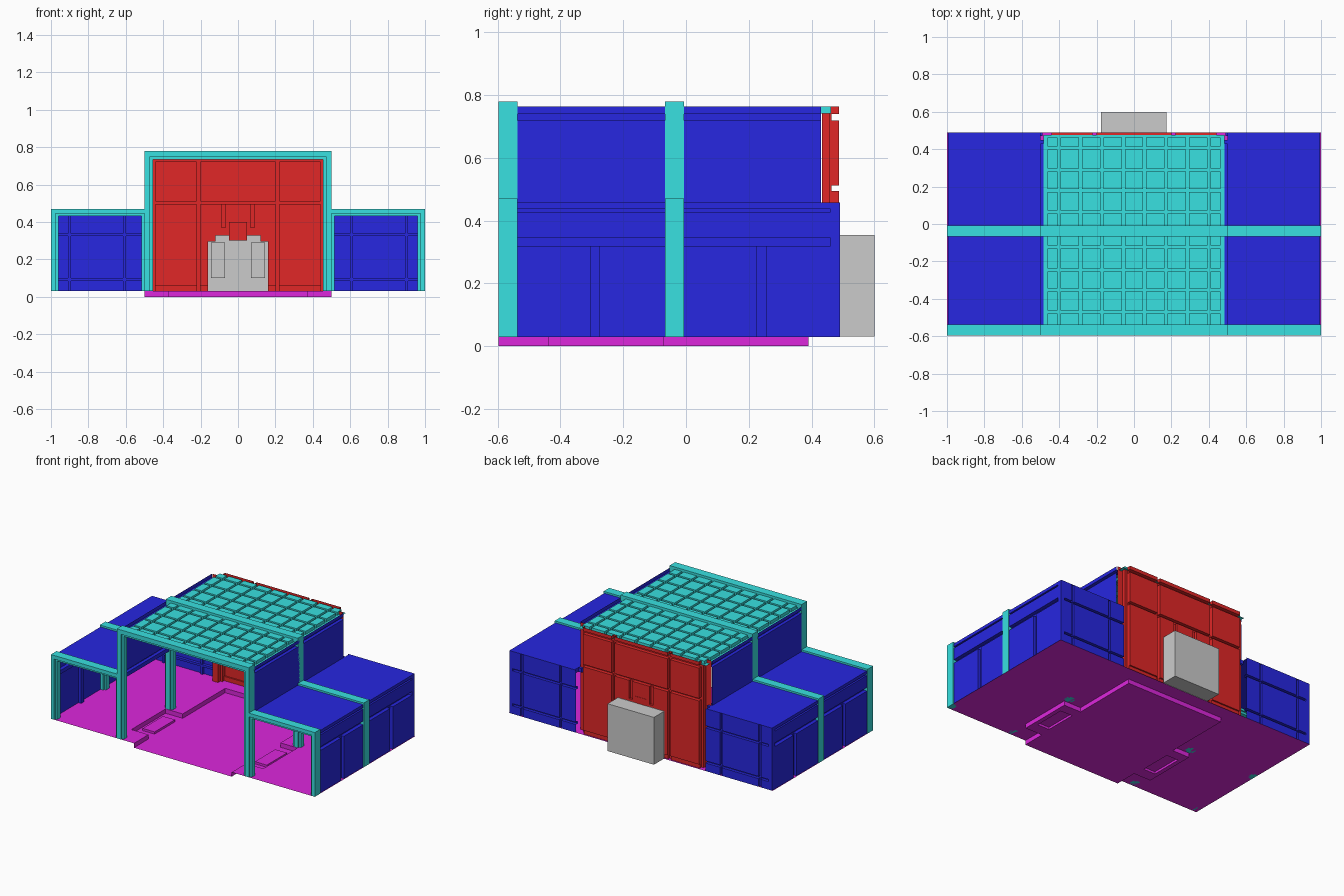
import bpy, bmesh
from mathutils import Vector

if "Cube" in bpy.data.objects:
    bpy.data.objects.remove(bpy.data.objects["Cube"])


def material(name, col):
    m = bpy.data.materials.new(name)
    m.diffuse_color = (*col, 1)
    m.use_nodes = True
    m.node_tree.nodes["Principled BSDF"].inputs["Base Color"].default_value = m.diffuse_color
    return m


CYAN = material("cyan", (0.04, 0.75, 0.75))
BLUE = material("blue", (0.02, 0.02, 0.75))
RED = material("red", (0.75, 0.02, 0.02))
PINK = material("magenta", (0.72, 0.02, 0.72))


def finish(name, bm, mat):
    bmesh.ops.remove_doubles(bm, verts=bm.verts, dist=1e-5)
    bmesh.ops.recalc_face_normals(bm, faces=bm.faces)
    me = bpy.data.meshes.new(name)
    bm.to_mesh(me)
    bm.free()
    if mat:
        me.materials.append(mat)
    ob = bpy.data.objects.new(name, me)
    bpy.context.collection.objects.link(ob)
    return ob


def relief(name, rects, place, mat):
    """Folded sheet: rects are (u0, u1, v0, v1, height); later ones override, None is a hole."""
    u0, u1, v0, v1, _ = rects[0]
    us = sorted({round(min(max(u, u0), u1), 4) for r in rects for u in r[:2]})
    vs = sorted({round(min(max(v, v0), v1), 4) for r in rects for v in r[2:4]})

    def height(a, b):
        h = None
        for r in rects:
            if r[0] < a < r[1] and r[2] < b < r[3]:
                h = r[4]
        return h

    nu, nv = len(us) - 1, len(vs) - 1
    hs = [[height((us[i] + us[i + 1]) / 2, (vs[j] + vs[j + 1]) / 2)
           for j in range(nv)] for i in range(nu)]
    bm = bmesh.new()

    def quad(*pts):
        bm.faces.new([bm.verts.new(Vector(place(*p))) for p in pts])

    for i in range(nu):
        for j in range(nv):
            h = hs[i][j]
            if h is None:
                continue
            a, b, c, d = us[i], us[i + 1], vs[j], vs[j + 1]
            quad((a, c, h), (b, c, h), (b, d, h), (a, d, h))
            k = hs[i + 1][j] if i + 1 < nu else None
            if k is not None and k != h:
                quad((b, c, h), (b, d, h), (b, d, k), (b, c, k))
            k = hs[i][j + 1] if j + 1 < nv else None
            if k is not None and k != h:
                quad((a, d, h), (b, d, h), (b, d, k), (a, d, k))
    return finish(name, bm, mat)


def box(name, x0, x1, y0, y1, z0, z1, mat):
    bm = bmesh.new()
    bmesh.ops.create_cube(bm, size=1)
    for v in bm.verts:
        v.co = ((x0 + x1) / 2 + v.co.x * (x1 - x0),
                (y0 + y1) / 2 + v.co.y * (y1 - y0),
                (z0 + z1) / 2 + v.co.z * (z1 - z0))
    return finish(name, bm, mat)


def arch(name, xa, xb, top, w, y0, y1):
    """Square arch: two posts and a lintel extruded along y."""
    x0, x1 = min(xa, xb), max(xa, xb)
    pts = [(x0, .03), (x0, top), (x1, top), (x1, .03),
           (x1 - w, .03), (x1 - w, top - w), (x0 + w, top - w), (x0 + w, .03)]
    bm = bmesh.new()
    f = bm.faces.new([bm.verts.new((x, y0, z)) for x, z in pts])
    ext = bmesh.ops.extrude_face_region(bm, geom=[f], use_keep_orig=True)
    for v in ext["geom"]:
        if isinstance(v, bmesh.types.BMVert):
            v.co.y = y1
    return finish(name, bm, CYAN)


# floor with sunken centre and side steps
floor = [(-1, 1, -.597, .49, .03), (-.37, .37, -.6, .39, 0)]
for s in (-1, 1):
    for a, b, y0, y1, h in ((.37, .5, -.44, -.07, 0), (.38, .47, -.36, -.14, .015)):
        floor.append((min(s * a, s * b), max(s * a, s * b), y0, y1, h))
relief("floor", floor, lambda u, v, h: (u, v, h), PINK)

# coffered ceiling
bx = [-.47] + [(i - 3.5) * .1143 for i in range(8)] + [.47]
by = [-.565, -.47, -.353, -.246, -.123, -.035, .064, .18, .289, .406, .47]
ceiling = [(-.485, .485, -.565, .475, .742)]
for xa, xb in zip(bx, bx[1:]):
    for ya, yb in zip(by, by[1:]):
        ceiling.append((xa + .008, xb - .008, ya + .008, yb - .008, .764))
relief("ceiling", ceiling, lambda u, v, h: (u, v, h), CYAN)

# portal frames at the front and middle
for tag, y0, y1 in (("front", -.597, -.537), ("middle", -.067, -.007)):
    arch(tag + "_nave_frame", -.5, .5, .78, .03, y0, y1)
    arch(tag + "_nave_inner_trim", -.47, .47, .75, .015, y0 + .012, y1 - .012)
    for s, side in ((-1, "left"), (1, "right")):
        arch(f"{tag}_{side}_aisle_frame", s * .476, s, .47, .025, y0, y1)
        arch(f"{tag}_{side}_aisle_trim", s * .501, s * .975, .445, .014,
             y0 + .012, y1 - .012)

# blue aisles: outer wall, back wall, roof and upper nave wall
for s, side in ((-1, "left"), (1, "right")):
    relief(side + "_outer_wall", [
        (-.565, .49, .03, .458, 0),
        (-.54, .46, .427, .437, .025), (-.54, .46, .32, .345, .025),
        (-.305, -.275, .03, .32, .02), (.225, .255, .03, .32, .02)],
        lambda u, v, h: (s * (.995 - h), u, v), BLUE)
    relief(side + "_back_wall", [
        (.49, .995, .03, .458, 0),
        (.6, .616, .03, .458, .015), (.893, .91, .03, .458, .015),
        (.49, .97, .325, .34, .02), (.49, .97, .085, .1, .02)],
        lambda u, v, h: (s * u, .49 - h, v), BLUE)
    relief(side + "_aisle_roof", [(.5, .995, -.565, .49, .458)],
           lambda u, v, h: (s * u, v, h), BLUE)
    relief(side + "_upper_wall", [
        (-.565, .43, .458, .764, 0),
        (-.565, .43, .72, .74, .022)],
        lambda u, v, h: (s * (.5 - h), u, v), BLUE)
    box(side + "_architrave", min(s * .475, s * .499), max(s * .475, s * .499),
        -.537, .45, .43, .457, BLUE)

# red end wall with pilasters, mouldings and hearth opening
wall = [(-.495, .495, .03, .764, 0),
        (-.44, .44, .03, .06, .01),
        (-.44, .44, .72, .74, .025), (-.44, .44, .495, .512, .025)]
for s in (-1, 1):
    for a, b, z0, z1, h in ((.2, .222, .03, .764, .025), (.44, .455, .03, .764, .03),
                            (.455, .495, .03, .764, .055), (.065, .09, .37, .495, .015)):
        wall.append((min(s * a, s * b), max(s * a, s * b), z0, z1, h))
wall += [(-.16, .16, .03, .295, None), (-.12, .12, .295, .328, None)]
relief("end_wall", wall, lambda u, v, h: (u, .488 - h, v), RED)

# hearth: keystone, header and firebox
box("keystone", -.048, .048, .455, .49, .3, .4, RED)
relief("firebox", [(-.179, .176, .029, .357, 0), (-.177, .174, .031, .355, .11)],
       lambda u, v, h: (u, .49 + h, v), None)
for s, side in ((-1, "left"), (1, "right")):
    box(side + "_hearth_cheek", min(s * .07, s * .145), max(s * .07, s * .145),
        .5, .52, .1, .29, None)
